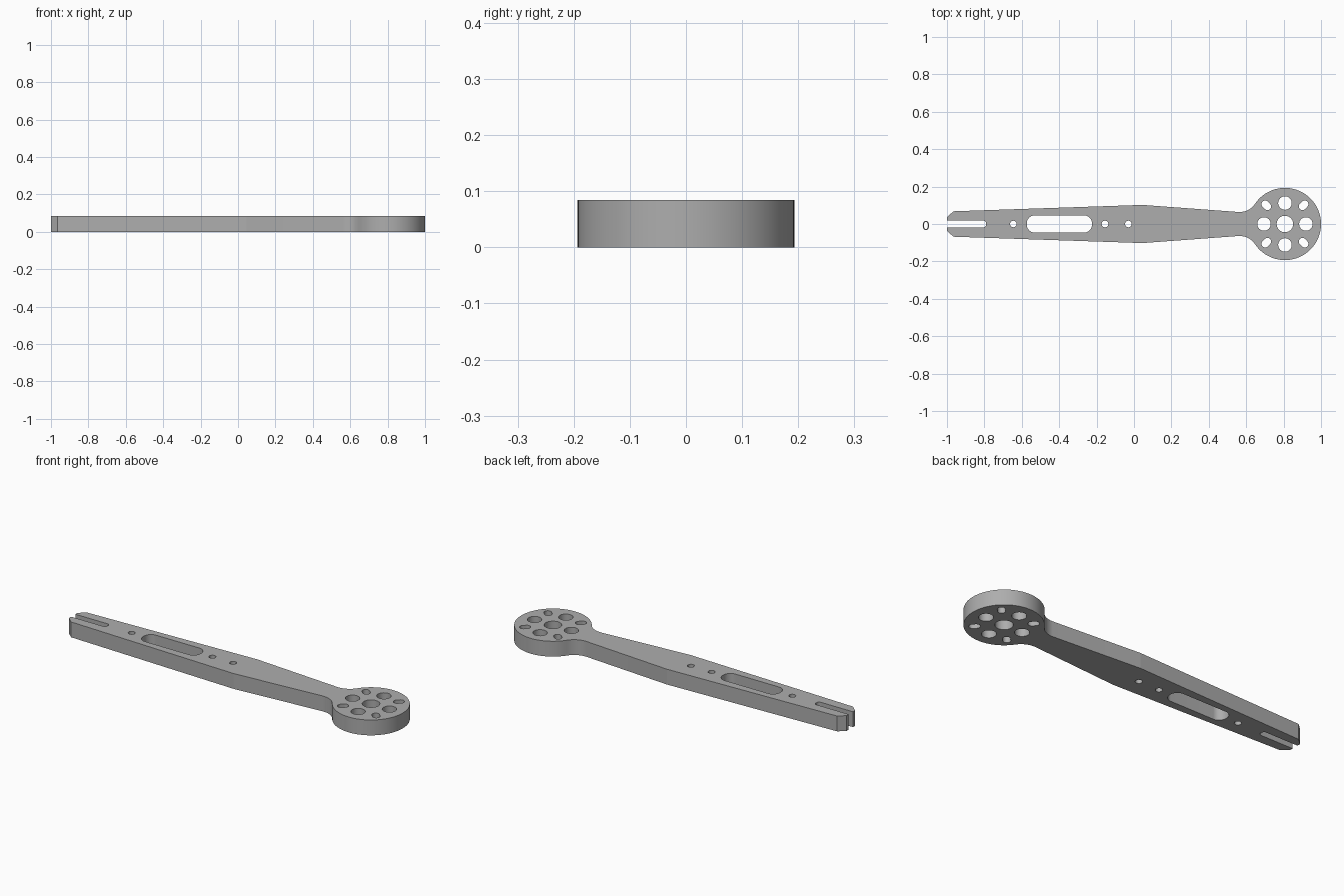
import bpy, bmesh
from math import sin, cos, pi, radians, atan2, sqrt

if "Cube" in bpy.data.objects:
    bpy.data.objects.remove(bpy.data.objects["Cube"], do_unlink=True)

THICK = 0.084
HEAD_X, HEAD_R = 0.807, 0.193
STEP = radians(4.5)


def arc(cx, cy, r, a0, a1):
    n = max(2, round(abs(a1 - a0) / STEP))
    return [(cx + r * cos(a0 + (a1 - a0) * i / n),
             cy + r * sin(a0 + (a1 - a0) * i / n)) for i in range(n + 1)]


def circle(cx, cy, r):
    return arc(cx, cy, r, 0, 2 * pi)[:-1]


def rounded_slot(cx, cy, half_len, half_wid, r, turn=0.0):
    pts = []
    corners = [(1, 1), (-1, 1), (-1, -1), (1, -1)]
    for k, (sx, sy) in enumerate(corners):
        pts += arc(sx * (half_len - r), sy * (half_wid - r), r, k * pi / 2, (k + 1) * pi / 2)
    c, s = cos(turn), sin(turn)
    return [(cx + x * c - y * s, cy + x * s + y * c) for x, y in pts]


# Upper half of the outline: open end slot, tapered arm, neck fillet, round head
fillet_r, fillet_y = 0.1, 0.164
fillet_dx = sqrt((HEAD_R + fillet_r) ** 2 - fillet_y ** 2)
meet = atan2(-fillet_y, fillet_dx)
upper = arc(-0.805, 0.003, 0.015, 0, pi / 2)
upper += [(-1, 0.018), (-1, 0.037), (-0.965, 0.068), (0.045, 0.102)]
upper += arc(HEAD_X - fillet_dx, fillet_y, fillet_r, radians(-94), meet)
upper += arc(HEAD_X, 0, HEAD_R, pi + meet, 0)[1:]
outline = upper + [(x, -y) for x, y in reversed(upper[:-1])]

# Arm openings
loops = [outline, rounded_slot(-0.399, 0, 0.174, 0.046, 0.042)]
loops += [circle(x, 0, 0.0175) for x in (-0.645, -0.155, -0.03)]

# Head openings: hub bore, four round holes, four diagonal oval holes
loops.append(circle(HEAD_X, 0, 0.044))
for k in range(4):
    a = k * pi / 2
    loops.append(circle(HEAD_X + 0.112 * cos(a), 0.112 * sin(a), 0.036))
    d = a + pi / 4
    loops.append(rounded_slot(HEAD_X + 0.141 * cos(d), 0.141 * sin(d), 0.028, 0.0195, 0.0194, d))

# Extruded plate
curve = bpy.data.curves.new("arm_profile", 'CURVE')
curve.dimensions = '2D'
curve.fill_mode = 'BOTH'
curve.extrude = THICK / 2
for pts in loops:
    spline = curve.splines.new('POLY')
    spline.points.add(len(pts) - 1)
    for p, (x, y) in zip(spline.points, pts):
        p.co = (x, y, 0, 1)
    spline.use_cyclic_u = True
arm = bpy.data.objects.new("servo_arm", curve)
bpy.context.collection.objects.link(arm)
bpy.ops.object.select_all(action='DESELECT')
arm.select_set(True)
bpy.context.view_layer.objects.active = arm
bpy.ops.object.convert(target='MESH')
arm = bpy.context.view_layer.objects.active

# Weld caps to walls and rest the plate on the ground
bm = bmesh.new()
bm.from_mesh(arm.data)
bmesh.ops.remove_doubles(bm, verts=bm.verts, dist=0.0001)
bmesh.ops.translate(bm, verts=bm.verts, vec=(0, 0, THICK / 2))
bmesh.ops.recalc_face_normals(bm, faces=bm.faces)
bm.to_mesh(arm.data)
bm.free()
bpy.ops.object.shade_smooth_by_angle(angle=radians(5.2))

# Grey finish
grey = bpy.data.materials.new("plain_grey")
grey.use_nodes = True
colour = (0.42, 0.42, 0.42, 1)
grey.diffuse_color = colour
grey.node_tree.nodes["Principled BSDF"].inputs["Base Color"].default_value = colour
arm.data.materials.clear()
arm.data.materials.append(grey)
